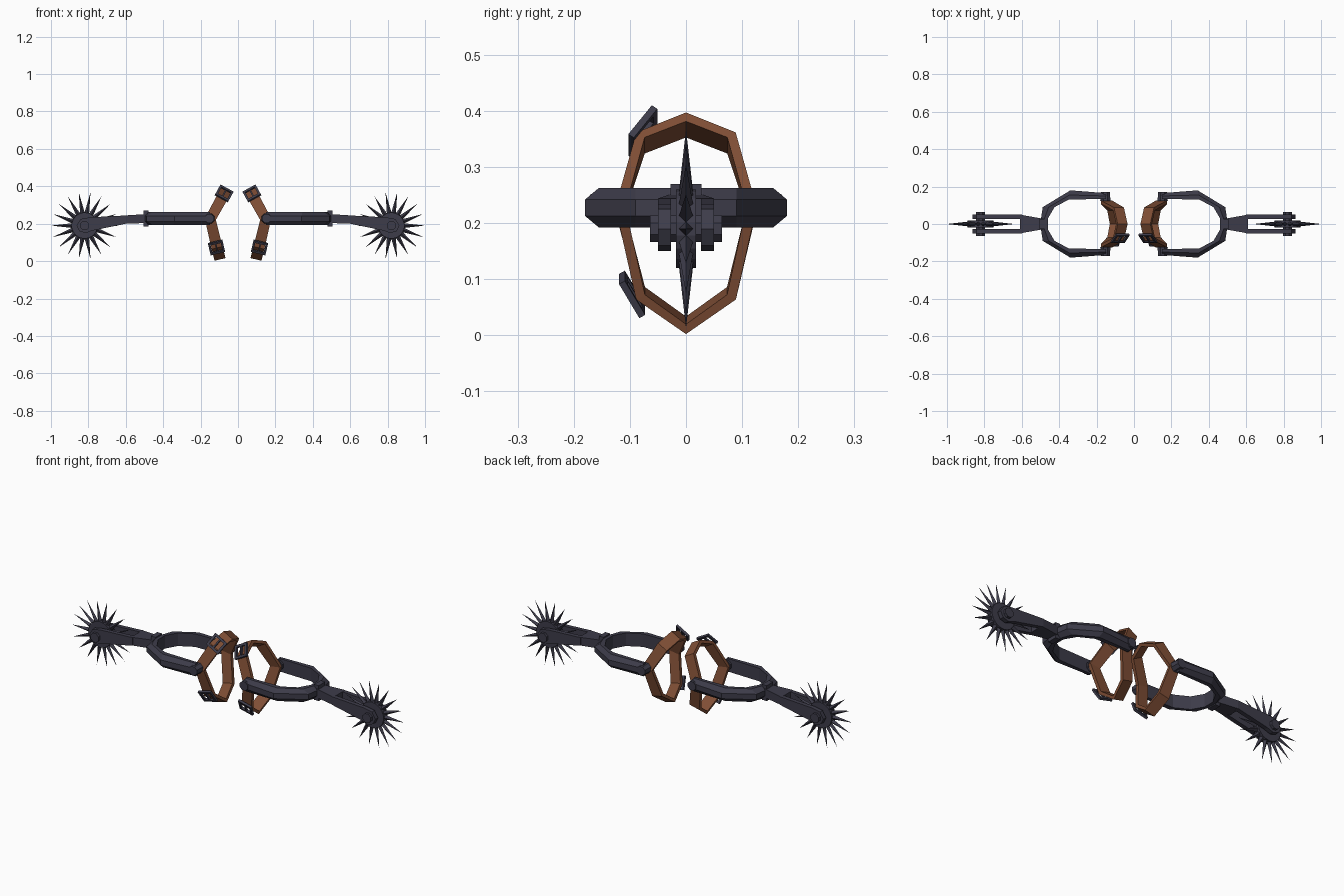
import bpy, bmesh, math
from mathutils import Vector as V

cube = bpy.data.objects.get("Cube")
if cube:
    bpy.data.objects.remove(cube, do_unlink=True)


def material(name, rgb):
    m = bpy.data.materials.new(name)
    m.use_nodes = True
    color = (*rgb, 1)
    m.diffuse_color = color
    m.node_tree.nodes["Principled BSDF"].inputs["Base Color"].default_value = color
    return m


IRON = material("dark iron", (0.047, 0.045, 0.068))
LEATHER = material("brown leather", (0.21, 0.075, 0.035))


def build(name, lofts, mat, closed=False):
    """Skin lists of matching rings, then mirror to make the pair."""
    bm = bmesh.new()
    for rings in lofts:
        rows = [[bm.verts.new(p) for p in ring] for ring in rings]
        pairs = list(zip(rows, rows[1:]))
        if closed:
            pairs.append((rows[-1], rows[0]))
        for a, b in pairs:
            n = len(a)
            for i in range(n):
                j = (i + 1) % n
                bm.faces.new((a[i], a[j], b[j], b[i]))
        if not closed:
            bm.faces.new(rows[0])
            bm.faces.new(rows[-1])
    bmesh.ops.remove_doubles(bm, verts=bm.verts, dist=1e-5)
    bmesh.ops.recalc_face_normals(bm, faces=bm.faces)
    mesh = bpy.data.meshes.new(name)
    bm.to_mesh(mesh)
    bm.free()
    mesh.materials.append(mat)
    ob = bpy.data.objects.new(name, mesh)
    bpy.context.collection.objects.link(ob)
    mirror = ob.modifiers.new("pair", 'MIRROR')
    mirror.use_mirror_merge = False
    return ob


def rect(c, a, b):
    return [c - a - b, c + a - b, c + a + b, c - a + b]


def slab(c, a, b, d):
    return [rect(c - d, a, b), rect(c + d, a, b)]


def disc(x, z, r, y0, y1, sides, taper=1):
    """Cylinder along y, narrowed towards y1."""
    turn = [2 * math.pi * (i + 0.5) / sides for i in range(sides)]
    return [[V((x + q * math.cos(t), y, z + q * math.sin(t))) for t in turn]
            for y, q in ((y0, r), (y1, r * taper))]


X, Y, Z = V((1, 0, 0)), V((0, 1, 0)), V((0, 0, 1))
HUB = V((0.82, 0, 0.19))

# Rowel: hub and ring of pointed spikes
build("rowel_hub", [disc(HUB.x, HUB.z, 0.07, -0.018, 0.018, 18)], IRON)
spikes = []
for i in range(18):
    t = 2 * math.pi * i / 18
    out = V((math.cos(t), 0, math.sin(t)))
    side = V((-out.z, 0, out.x)) * 0.014
    base = HUB + out * 0.055
    tip = HUB + out * 0.18
    spikes.append([[base - side, base - Y * 0.014, base + side, base + Y * 0.014],
                   [tip] * 4])
build("rowel_spikes", spikes, IRON)
build("rowel_pin", [disc(HUB.x, HUB.z, 0.026, -0.064, 0.064, 8)], IRON)

# Shank: neck, fork arms and collar
build("shank_neck", [[rect(V((0.48, 0, 0.228)), Y * 0.027, Z * 0.024),
                      rect(V((0.61, 0, 0.222)), Y * 0.05, Z * 0.022)]], IRON)
arm = [(0.6, 0.2), (0.6, 0.244), (0.795, 0.234), (0.842, 0.225),
       (0.863, 0.19), (0.848, 0.16), (0.815, 0.15), (0.78, 0.163)]
build("shank_arms", [[[V((x, s * y, z)) for x, z in arm] for y in (0.027, 0.05)]
                     for s in (-1, 1)], IRON)
build("shank_collar", [slab(V((0.492, 0, 0.228)), Y * 0.028, Z * 0.042, X * 0.014)], IRON)

# Heel band: bevelled horseshoe, given as inner and outer plan points
inner = [(0.15, 0.135), (0.35, 0.13), (0.425, 0.09), (0.46, 0.03)]
outer = [(0.15, 0.165), (0.34, 0.18), (0.488, 0.09), (0.497, 0.03)]
half = list(zip(inner, outer))
plan = [(V((*a, 0)), V((*b, 0))) for a, b in half]
plan += [(V((a[0], -a[1], 0)), V((b[0], -b[1], 0))) for a, b in reversed(half)]
band = []
for a, b in plan:
    mid = a.lerp(b, 0.5)
    band.append([a + Z * 0.192, a + Z * 0.263, mid + Z * 0.263,
                 b + Z * 0.242, b + Z * 0.213, mid + Z * 0.192])
build("heel_band", [band], IRON)
build("strap_studs", [disc(0.153, 0.228, 0.03, s * 0.122, s * 0.17, 8, 0.85)
                      for s in (-1, 1)], IRON)

# Strap: closed loop bent at the studs
UP, DOWN = V((0.88, 0, 0.48)), V((0.97, 0, -0.23))
MID = (UP + DOWN).normalized()
front_back = [(V((0.148, 0.117, 0.225)), MID), (V((0.083, 0.081, 0.343)), UP)]
low = (V((0.113, 0.081, 0.075)), DOWN)


def flip(item):
    p, w = item
    return V((p.x, -p.y, p.z)), w


loop = front_back + [(V((0.065, 0, 0.375)), UP)]
loop += [flip(i) for i in reversed(front_back)] + [flip(low)]
loop += [(V((0.098, 0, 0.018)), DOWN), low]
rings = []
for i, (p, w) in enumerate(loop):
    along = loop[(i + 1) % len(loop)][0] - loop[i - 1][0]
    rings.append(rect(p, w * 0.03, along.cross(w).normalized() * 0.009))
build("strap", [rings], LEATHER, closed=True)


# Buckles: open frames with a prong, on the front side of the strap
def buckle(name, c, w, u):
    u = u.normalized()
    n = w.cross(u) * 0.006
    bar = 0.006
    parts = []
    for s in (-1, 1):
        parts.append(slab(c + w * s * 0.034, w * bar, u * 0.036, n))
        parts.append(slab(c + u * s * 0.03, w * 0.03, u * bar, n))
    parts.append(slab(c, w * 0.004, u * 0.03, n))
    build(name, parts, IRON)


buckle("upper_buckle", V((0.074, -0.077, 0.362)), UP, Y * 0.58 + V((-0.48, 0, 0.88)) * 0.81)
buckle("lower_buckle", V((0.115, -0.096, 0.073)), DOWN, Y * -0.5 + V((0.23, 0, 0.97)) * 0.86)
